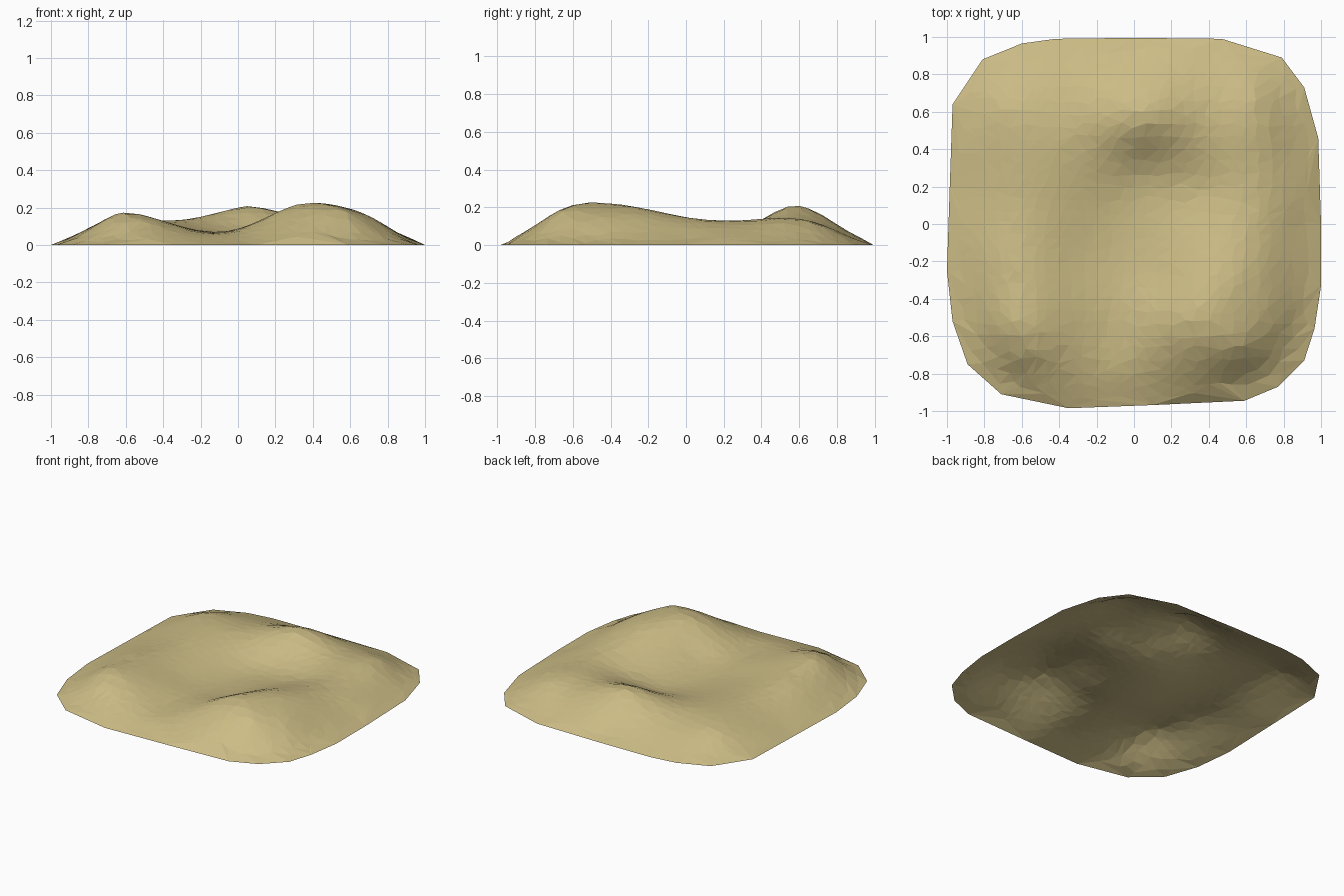
import bpy, random, math
from mathutils import Vector
from mathutils.geometry import delaunay_2d_cdt

if "Cube" in bpy.data.objects:
    bpy.data.objects.remove(bpy.data.objects["Cube"])

random.seed(4)

# Rounded-square rim of the ground patch
RIM = [(-.97, .64), (-.81, .88), (-.6, .965), (-.42, .99), (0, .995), (.47, .99), (.79, .89),
       (.91, .73), (.985, .46), (1, 0), (1, -.33), (.965, -.56), (.91, -.73), (.77, -.87),
       (.59, -.945), (.1, -.968), (-.35, -.985), (-.71, -.91), (-.89, -.75), (-.97, -.52),
       (-1, -.25), (-.985, .2)]

# Spot heights of each landform
FRONT_RIGHT_HILL = [(.2, -.55, .17), (.33, -.5, .22), (.47, -.5, .22), (.6, -.5, .19),
                    (.4, -.67, .185), (.58, -.67, .17), (.76, -.5, .12), (.45, -.28, .205),
                    (.66, -.22, .165), (.56, 0, .15), (.8, .1, .09), (.45, -.8, .1),
                    (.67, .25, .125), (.7, .5, .125), (.65, .68, .115)]
BACK_HILL = [(.06, .57, .21), (-.1, .49, .165), (-.25, .4, .125), (.25, .6, .17),
             (.42, .6, .135), (.05, .72, .16), (-.46, .18, .12), (-.4, .6, .12)]
LEFT_RIDGE = [(-.64, -.55, .168), (-.5, -.5, .157), (-.7, -.2, .13), (-.55, 0, .125),
              (-.66, .3, .115), (-.68, .62, .11), (-.6, -.72, .12)]
BASIN = [(-.1, -.6, .065), (-.05, -.2, .055), (.1, .05, .055), (-.1, .15, .06), (.05, .3, .08),
         (.35, .2, .085), (-.3, -.2, .08), (-.35, -.6, .11), (.15, -.3, .1), (-.1, -.8, .05)]

spots = FRONT_RIGHT_HILL + BACK_HILL + LEFT_RIDGE + BASIN
spots += [(x, y, 0) for x, y in RIM] + [(x * .92, y * .92, .03) for x, y in RIM]


def kernel(dx, dy):
    r2 = dx * dx + dy * dy
    return r2 * math.log(r2) * .5 if r2 > 1e-12 else 0.0


def solve(a, b):
    n = len(b)
    for i in range(n):
        p = max(range(i, n), key=lambda r: abs(a[r][i]))
        a[i], a[p], b[i], b[p] = a[p], a[i], b[p], b[i]
        for r in range(i + 1, n):
            f = a[r][i] / a[i][i]
            if f:
                a[r] = [u - f * v for u, v in zip(a[r], a[i])]
                b[r] -= f * b[i]
    out = [0.0] * n
    for i in reversed(range(n)):
        out[i] = (b[i] - sum(a[i][k] * out[k] for k in range(i + 1, n))) / a[i][i]
    return out


# Thin-plate surface through all spot heights
rows = [[kernel(x - u, y - v) for u, v, _ in spots] + [1, x, y] for x, y, _ in spots]
rows += [[1] * len(spots) + [0] * 3,
         [s[0] for s in spots] + [0] * 3,
         [s[1] for s in spots] + [0] * 3]
weights = solve(rows, [s[2] for s in spots] + [0, 0, 0])


def height(x, y):
    z = sum(w * kernel(x - u, y - v) for w, (u, v, _) in zip(weights, spots))
    return max(0.0, z + weights[-3] + weights[-2] * x + weights[-1] * y)


def rim_distance(x, y):
    best = 9
    for (ax, ay), (bx, by) in zip(RIM, RIM[1:] + RIM[:1]):
        ex, ey = bx - ax, by - ay
        best = min(best, ((x - ax) * -ey + (y - ay) * ex) / -math.hypot(ex, ey))
    return best


# Irregular triangles filling the rim
pts = [Vector(p) for p in RIM]
STEP, N = .066, 15
for i in range(-N, N + 1):
    for j in range(-N, N + 1):
        x = (i + random.uniform(-.3, .3)) * STEP
        y = (j + random.uniform(-.3, .3)) * STEP
        if rim_distance(x, y) > .035:
            pts.append(Vector((x, y)))
n = len(RIM)
edges = [(i, (i + 1) % n) for i in range(n)]
res = delaunay_2d_cdt(pts, edges, [], 1, 1e-5)
verts = [(p.x, p.y, 0 if rim_distance(p.x, p.y) < .005 else height(p.x, p.y)) for p in res[0]]

faces = []
for f in res[2]:
    a, b, c = (res[0][k] for k in f[:3])
    up = (b - a).cross(c - a) > 0
    faces.append(list(f) if up else list(reversed(f)))

mesh = bpy.data.meshes.new("hilly_ground")
mesh.from_pydata(verts, [], faces)
mesh.update()
sand = bpy.data.materials.new("dry sand")
sand.diffuse_color = (.6, .5, .235, 1)
sand.use_nodes = True
sand.node_tree.nodes["Principled BSDF"].inputs["Base Color"].default_value = sand.diffuse_color
mesh.materials.append(sand)
ground = bpy.data.objects.new("hilly_ground", mesh)
bpy.context.collection.objects.link(ground)
